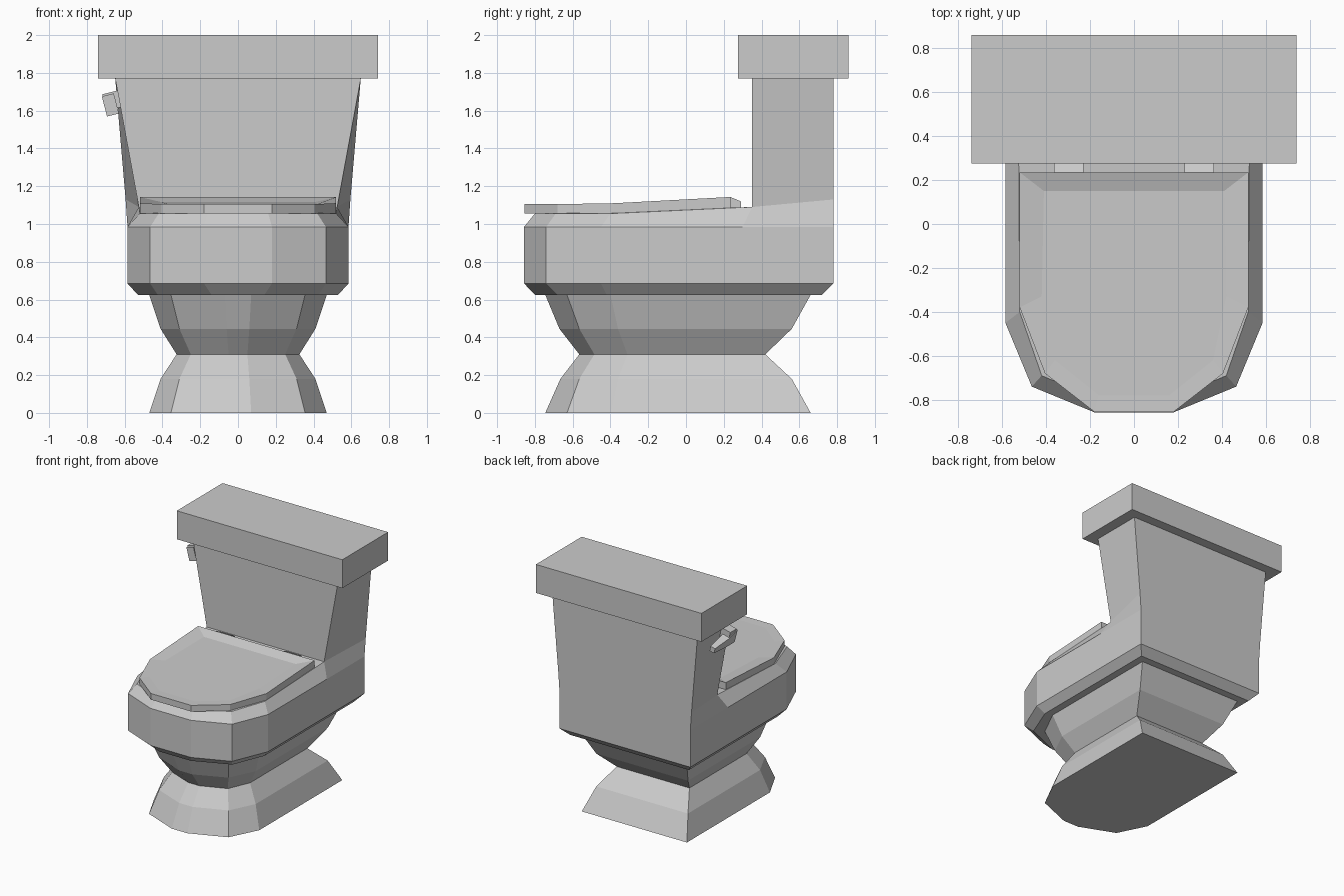
import bpy, bmesh
from mathutils import Matrix, Vector


def make_object(name, bm):
    bmesh.ops.recalc_face_normals(bm, faces=bm.faces)
    mesh = bpy.data.meshes.new(name)
    bm.to_mesh(mesh)
    bm.free()
    obj = bpy.data.objects.new(name, mesh)
    bpy.context.collection.objects.link(obj)
    return obj


def loft(name, rings):
    """Skin closed rings of points and cap both ends."""
    bm = bmesh.new()
    loops = [[bm.verts.new(p) for p in ring] for ring in rings]
    for a, b in zip(loops, loops[1:]):
        for i in range(len(a)):
            j = (i + 1) % len(a)
            bm.faces.new((a[i], a[j], b[j], b[i]))
    bm.faces.new(loops[0])
    bm.faces.new(loops[-1])
    return make_object(name, bm)


def mirrored(half):
    """Right half of a ring, back to front, completed with its left half."""
    return half + [(-x, y, z) for x, y, z in reversed(half)]


def box(name, x, y, z):
    return loft(name, [[(x[0], y[0], h), (x[1], y[0], h),
                        (x[1], y[1], h), (x[0], y[1], h)] for h in z])


# Bowl and pedestal: z, half width, back y, side y, corner x, corner y, tip x, front y
sections = [
    (0.00, 0.47, 0.66, -0.40, 0.355, -0.63, 0.07, -0.745),
    (0.18, 0.41, 0.56, -0.36, 0.31, -0.565, 0.06, -0.665),
    (0.31, 0.325, 0.42, -0.31, 0.25, -0.485, 0.05, -0.565),
    (0.445, 0.41, 0.56, -0.36, 0.31, -0.565, 0.06, -0.67),
    (0.625, 0.47, 0.66, -0.40, 0.355, -0.63, 0.07, -0.745),
    (0.625, 0.53, 0.72, -0.42, 0.425, -0.68, 0.14, -0.80),
    (0.685, 0.585, 0.78, -0.45, 0.465, -0.74, 0.18, -0.857),
    (0.985, 0.585, 0.78, -0.45, 0.465, -0.74, 0.18, -0.857),
]
rings = [mirrored([(w, back, z), (w, 0.30, z), (w, side, z),
                   (cx, cy, z), (tx, front, z)])
         for z, w, back, side, cx, cy, tx, front in sections]
rings.append(mirrored([(0.595, 0.78, 1.13), (0.525, 0.35, 1.09),
                       (0.52, -0.40, 1.055), (0.42, -0.69, 1.055),
                       (0.16, -0.80, 1.055)]))
loft("bowl", rings)

# Closed seat lid with a shallow dished top
loft("seat_lid", [
    mirrored([(0.52, 0.235, 1.085), (0.52, -0.38, 1.057),
              (0.405, -0.68, 1.055), (0.18, -0.855, 1.055)]),
    mirrored([(0.52, 0.235, 1.143), (0.52, -0.38, 1.11),
              (0.405, -0.68, 1.105), (0.18, -0.855, 1.105)]),
    mirrored([(0.41, 0.15, 1.117), (0.42, -0.33, 1.105),
              (0.36, -0.62, 1.103), (0.16, -0.78, 1.103)]),
])

# Lid hinges
for side, s in (("left", -1), ("right", 1)):
    profile = [(0.20, 1.08), (0.235, 1.143), (0.29, 1.12), (0.29, 1.08)]
    loft(side + "_hinge", [[(s * x, y, z) for y, z in profile] for x in (0.23, 0.365)])

# Tapered tank and its cover
loft("tank", [
    mirrored([(0.595, 0.78, 1.13), (0.525, 0.35, 1.09)]),
    mirrored([(0.65, 0.78, 1.77), (0.65, 0.35, 1.77)]),
])
box("tank_cover", (-0.74, 0.74), (0.275, 0.86), (1.77, 2.0))

# Flush handle: tilted stub on the tank side with a tapered lever
pivot = Vector((-0.66, 0.42, 1.66))
tilt = Matrix.Translation(pivot) @ Matrix.Rotation(-0.25, 4, 'Y') @ Matrix.Translation(-pivot)
stub = box("handle_stub", (-0.71, -0.58), (0.38, 0.46), (1.61, 1.70))
lever = loft("handle_lever", [
    [(-0.715, 0.37, 1.58), (-0.65, 0.37, 1.58), (-0.65, 0.37, 1.69), (-0.715, 0.37, 1.69)],
    [(-0.715, 0.47, 1.58), (-0.65, 0.47, 1.58), (-0.65, 0.47, 1.65), (-0.715, 0.47, 1.65)],
    [(-0.705, 0.62, 1.58), (-0.665, 0.62, 1.58), (-0.665, 0.62, 1.62), (-0.705, 0.62, 1.62)],
])
for part in (stub, lever):
    part.data.transform(tilt)
